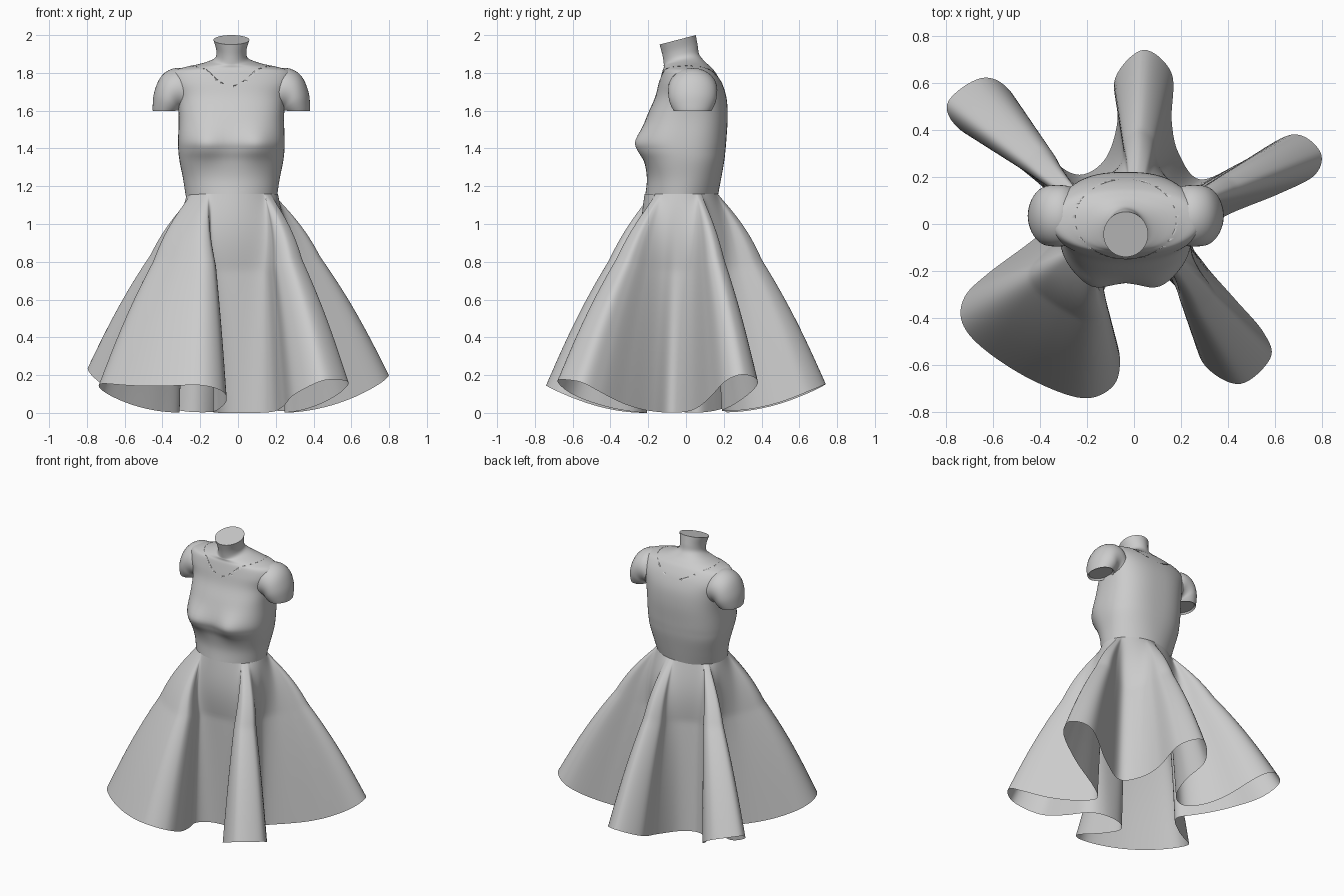
import bpy, bmesh, math
from mathutils import Vector

if "Cube" in bpy.data.objects:
    bpy.data.objects.remove(bpy.data.objects["Cube"])

CX = -0.035          # the figure stands slightly left of centre
WAIST_Z = 1.16


def catmull(pts, per, closed):
    """Smooth Catmull-Rom resampling of points of any dimension."""
    n, out = len(pts), []
    for i in range(n if closed else n - 1):
        if closed:
            p = [pts[(i + k) % n] for k in (-1, 0, 1, 2)]
        else:
            p = [pts[min(max(i + k, 0), n - 1)] for k in (-1, 0, 1, 2)]
        for j in range(per):
            t = j / per
            out.append([0.5 * (2 * b + (c - a) * t + (2 * a - 5 * b + 4 * c - d) * t * t
                               + (3 * b - a - 3 * c + d) * t ** 3)
                        for a, b, c, d in zip(*p)])
    if not closed:
        out.append(list(pts[-1]))
    return out


def loft(name, rings, caps=True):
    """Skin closed rings (counter-clockwise, top to bottom) into a smooth object."""
    bm = bmesh.new()
    vr = [[bm.verts.new(p) for p in r] for r in rings]
    for a, b in zip(vr, vr[1:]):
        for i in range(len(a)):
            k = (i + 1) % len(a)
            bm.faces.new((a[i], b[i], b[k], a[k]))
    if caps:
        bm.faces.new(vr[0])
        bm.faces.new(vr[-1][::-1])
        bmesh.ops.recalc_face_normals(bm, faces=bm.faces)
    for f in bm.faces:
        f.smooth = True
    me = bpy.data.meshes.new(name)
    bm.to_mesh(me)
    bm.free()
    me.set_sharp_from_angle(angle=math.radians(40))
    ob = bpy.data.objects.new(name, me)
    bpy.context.collection.objects.link(ob)
    return ob


# torso stations: height, half width, front y, back y, squareness, tilt
STATIONS = catmull([
    (1.975, .095, -.140, .052, 2.0, .26),
    (1.920, .080, -.125, .062, 2.0, .26),
    (1.875, .088, -.118, .070, 2.0, .25),
    (1.852, .145, -.118, .095, 2.0, .12),
    (1.832, .235, -.118, .125, 2.0, .04),
    (1.808, .310, -.125, .152, 2.1, 0),
    (1.750, .322, -.140, .185, 2.3, 0),
    (1.670, .287, -.160, .210, 2.5, 0),
    (1.570, .275, -.203, .217, 2.6, 0),
    (1.450, .278, -.243, .210, 2.6, 0),
    (1.390, .277, -.236, .205, 2.5, 0),
    (1.330, .270, -.216, .198, 2.4, 0),
    (1.240, .252, -.203, .182, 2.2, 0),
    (1.150, .238, -.212, .165, 2.0, 0)], 5, False)


def torso_rings(grow):
    rings = []
    for z, hw, yf, yb, n, tilt in STATIONS:
        cy, ry, ring = (yf + yb) / 2, (yb - yf) / 2 + grow, []
        for i in range(72):
            a = math.tau * i / 72
            c, s = math.cos(a), math.sin(a)
            x = (hw + grow) * math.copysign(abs(c) ** (2 / n), c)
            y = ry * math.copysign(abs(s) ** (2 / n), s)
            if s < 0:      # soft bust
                y -= .034 * math.exp(-((abs(x) - .14) / .085) ** 2 - ((z - 1.42) / .085) ** 2)
            ring.append((CX + x, cy + y, z + tilt * y))
        rings.append(ring)
    return rings


# body with neck, and a bodice lying just over it with a round neckline
loft("body_and_neck", torso_rings(0))
bodice = loft("bodice", torso_rings(0.004))
cutter = loft("neckline_cutter", [
    [(CX + .215 * math.cos(math.tau * i / 64), .021 + .169 * math.sin(math.tau * i / 64), z)
     for i in range(64)] for z in (2.2, 1.6)])
cutter.hide_render = True
mod = bodice.modifiers.new("neckline", 'BOOLEAN')
mod.operation, mod.object, mod.solver = 'DIFFERENCE', cutter, 'EXACT'
bpy.context.view_layer.update()
cut = bpy.data.meshes.new_from_object(bodice.evaluated_get(bpy.context.evaluated_depsgraph_get()))
bodice.modifiers.clear()
bodice.data = cut
bpy.data.objects.remove(cutter)

# cap sleeves: rings fanned around the armpit (angle, reach, half depth)
FAN = catmull([(-18, .19, .125), (0, .225, .13), (22, .218, .13), (48, .178, .125),
               (72, .153, .113), (91, .146, .10)], 4, False)
for name, side in (("left_sleeve", -1), ("right_sleeve", 1)):
    rings = []
    for deg, reach, depth in FAN:
        a = math.radians(deg)
        d = Vector((side * math.sin(a), 0, math.cos(a)))
        pivot = Vector((CX + side * .27, .035, 1.60))
        rings.append([pivot + d * (reach / 2) * (1 + math.cos(math.tau * i / 40))
                      + Vector((0, depth * math.sin(math.tau * i / 40), 0)) for i in range(40)])
    # turned-in opening
    last = rings[-1]
    mid = sum(last, Vector()) / len(last)
    rings.append([mid + (p - mid) * .9 + Vector((0, 0, .012)) for p in last])
    loft(name, rings)

# skirt hem outline seen from above, counter-clockwise from the right side
HEM = [(.25, -.07), (.38, .03), (.62, .13), (.77, .21), (.79, .31), (.67, .38), (.45, .26),
       (.28, .19), (.19, .30), (.16, .44), (.16, .64), (.04, .74), (-.08, .62), (-.07, .44),
       (-.12, .28), (-.22, .21), (-.32, .25), (-.42, .37), (-.53, .57), (-.65, .62),
       (-.79, .52), (-.75, .41), (-.57, .30), (-.38, .15), (-.31, .05), (-.42, -.06),
       (-.62, -.21), (-.72, -.31), (-.73, -.42), (-.64, -.53), (-.44, -.66), (-.22, -.74),
       (-.09, -.69), (-.06, -.57), (-.10, -.41), (-.13, -.29), (-.06, -.22), (.08, -.21),
       (.18, -.27), (.24, -.43), (.30, -.60), (.45, -.68), (.58, -.57), (.55, -.46),
       (.43, -.32), (.30, -.17)]
hem = [Vector(p) for p in catmull(HEM, 8, True)]
N = len(hem)
wc = Vector((-.03, -.025))

# waist angle of each pleat point: the valleys take most of the waistline
cum, ang = [0.0], [math.atan2(*(hem[0] - wc).yx)]
for i in range(N):
    p, q = hem[i], hem[(i + 1) % N]
    r = ((p + q) / 2 - wc).length
    cum.append(cum[-1] + (q - p).length / (1 + (r / .36) ** 4))
    step = math.atan2(*(q - wc).yx) - ang[-1]
    ang.append(ang[-1] + (step + math.pi) % math.tau - math.pi)
even = [math.tau * c / cum[-1] for c in cum[:N]]
shift = sum(a - e for a, e in zip(ang, even)) / N
theta = [.4 * a + .6 * (e + shift) for a, e in zip(ang, even)]
waist = [wc + Vector((.241 * math.cos(a), .194 * math.sin(a))) for a in theta]
LENGTH = 1.16


def skirt_ring(t):
    f = t + .07 * math.sin(math.pi * t)
    flare = .02 * math.sin(math.pi * min(t / .35, 1))
    ring = []
    for w, h in zip(waist, hem):
        drop = math.sqrt(LENGTH ** 2 - (h - w).length_squared)
        p = w.lerp(h, f) + (w - wc).normalized() * flare
        ring.append((p.x, p.y, WAIST_Z - drop * t))
    return ring


# skirt, ribbon band and hem band share one folded surface
for name, t0, t1, rows in (("skirt", 0, .725, 36), ("skirt_ribbon", .725, .84, 6),
                           ("skirt_hem", .84, 1, 8)):
    loft(name, [skirt_ring(t0 + (t1 - t0) * i / rows) for i in range(rows + 1)], caps=False)
